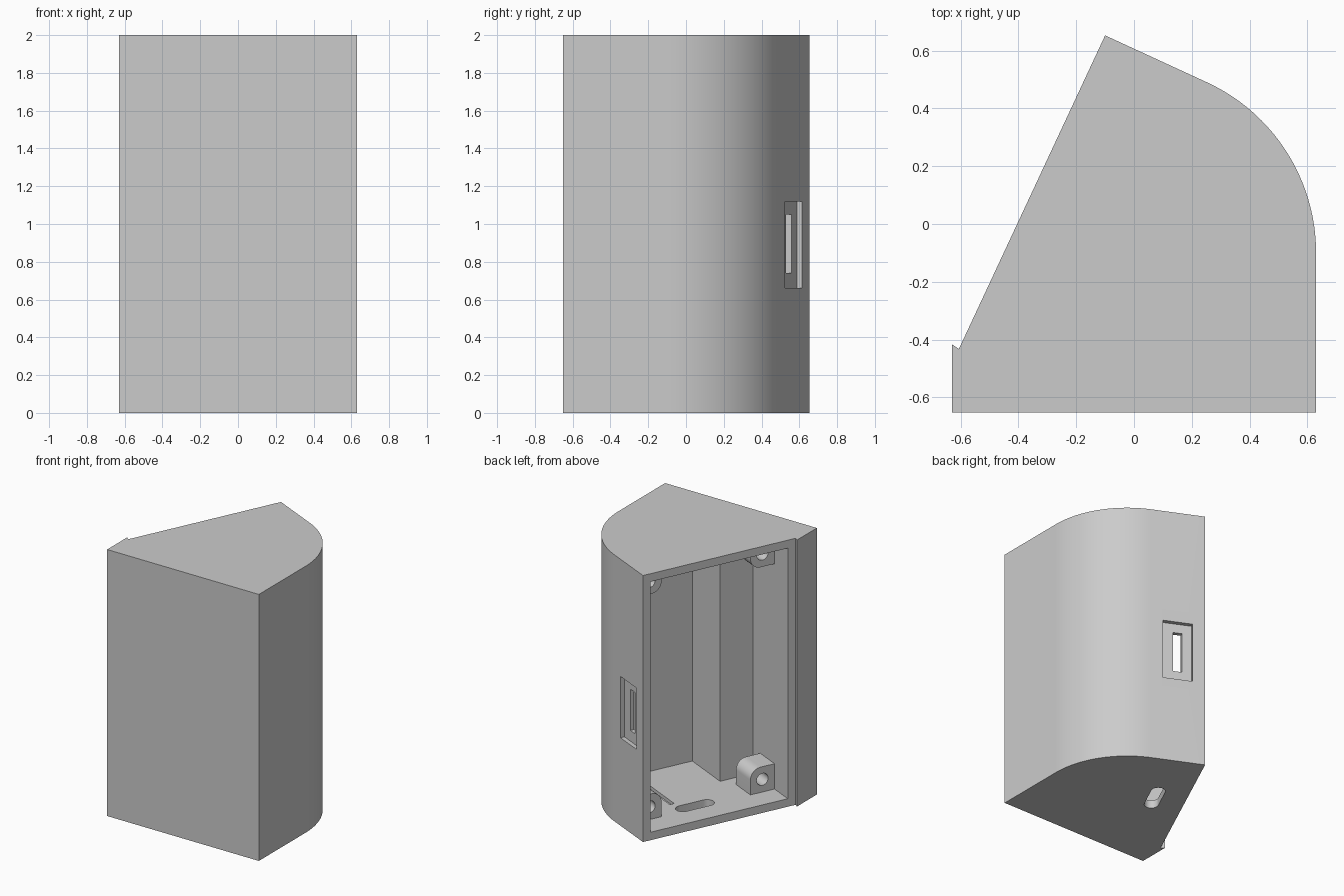
import bpy, bmesh
from math import sin, cos, radians, pi
from mathutils import Vector

cube = bpy.data.objects.get("Cube")
if cube:
    bpy.data.objects.remove(cube, do_unlink=True)

grey = bpy.data.materials.new("light_grey")
grey.use_nodes = True
grey.diffuse_color = (0.6, 0.6, 0.6, 1)
grey.node_tree.nodes["Principled BSDF"].inputs["Base Color"].default_value = (0.6, 0.6, 0.6, 1)

# Slanted frame: t runs down the open face from the rear edge, d runs inward
APEX = Vector((-0.10, 0.6525, 0))
T = Vector((-cos(radians(65)), -sin(radians(65)), 0))
D = Vector((sin(radians(65)), -cos(radians(65)), 0))
X, Y, Z = Vector((1, 0, 0)), Vector((0, 1, 0)), Vector((0, 0, 1))
HEIGHT, WALL = 2.0, 0.06
T_END, DEEP, SHALLOW, STEP = 1.137, 0.85, 0.473, 0.878


def prism(name, points, origin, u, v, w, lo, hi):
    """Extrude a 2D profile given in axes u, v along w from lo to hi."""
    bm = bmesh.new()
    verts = [bm.verts.new(origin + u * a + v * b + w * lo) for a, b in points]
    face = bm.faces.new(verts)
    top = bmesh.ops.extrude_face_region(bm, geom=[face])["geom"]
    bmesh.ops.translate(bm, vec=w * (hi - lo),
                        verts=[g for g in top if isinstance(g, bmesh.types.BMVert)])
    bmesh.ops.recalc_face_normals(bm, faces=bm.faces)
    mesh = bpy.data.meshes.new(name)
    bm.to_mesh(mesh)
    bm.free()
    mesh.materials.append(grey)
    obj = bpy.data.objects.new(name, mesh)
    bpy.context.collection.objects.link(obj)
    return obj


def arc(cx, cy, r, a0, a1, n):
    """Points on an arc, angles in degrees."""
    angles = [radians(a0 + (a1 - a0) * i / n) for i in range(n + 1)]
    return [(cx + r * cos(a), cy + r * sin(a)) for a in angles]


def rect(a0, a1, b0, b1):
    return [(a0, b0), (a1, b0), (a1, b1), (a0, b1)]


def cut(obj, cutter):
    """Subtract the cutter and delete it."""
    mod = obj.modifiers.new("cut", "BOOLEAN")
    mod.operation, mod.solver, mod.object = "DIFFERENCE", "EXACT", cutter
    bpy.context.view_layer.objects.active = obj
    bpy.ops.object.modifier_apply(modifier=mod.name)
    bpy.data.objects.remove(cutter, do_unlink=True)


def smooth(obj):
    bpy.ops.object.select_all(action="DESELECT")
    obj.select_set(True)
    bpy.context.view_layer.objects.active = obj
    bpy.ops.object.shade_smooth_by_angle(angle=radians(30))


# Housing: rounded outline with a small lip beside the open face
corner = APEX + T * 1.197
outline = [(-0.63, -0.6525), (0.63, -0.6525)]
outline += arc(-0.02, -0.10, 0.65, 0, 65, 32)
outline += [APEX.xy, corner.xy, (-0.63, -0.416)]
housing = prism("housing", outline, Vector(), X, Y, Z, 0, HEIGHT)

# Stepped cavity
pocket = [(WALL, -0.05)]
pocket += arc(0.65, 0.392, 0.59, 180, 129, 24)
pocket += [(STEP, DEEP), (STEP, SHALLOW), (T_END, SHALLOW), (T_END, -0.05)]
cut(housing, prism("cavity", pocket, APEX, T, D, Z, WALL, HEIGHT - WALL))

# Connector recess and slot in the rear wall
cut(housing, prism("recess", rect(0.09, 0.305, 0.66, 1.12), APEX, D, Z, T, -0.05, 0.03))
cut(housing, prism("slot", rect(0.16, 0.225, 0.74, 1.05), APEX, D, Z, T, -0.05, 0.1))

# Cable hole through the floor and a board groove
hole = arc(0.44, 0.22, 0.05, 90, 270, 12) + arc(0.63, 0.22, 0.05, -90, 90, 12)
cut(housing, prism("cable_hole", hole, APEX, T, D, Z, -0.1, 0.12))
cut(housing, prism("groove", rect(0.395, 0.43, 0.32, 0.72), APEX, T, D, Z, 0.035, 0.12))
smooth(housing)

# Screw bosses in the four corners, with one rounded edge each
SIZE = 0.095
profile = [(-SIZE - 0.02, -SIZE - 0.02), (SIZE, -SIZE - 0.02)]
profile += arc(SIZE - 0.08, SIZE - 0.08, 0.08, 0, 90, 10) + [(-SIZE - 0.02, SIZE)]
for side, t, st in (("rear", WALL + SIZE, 1), ("front", T_END - SIZE, -1)):
    for level, z, sz in (("lower", WALL + SIZE, 1), ("upper", HEIGHT - WALL - SIZE, -1)):
        centre = APEX + T * t + Z * z
        boss = prism(f"{level}_{side}_screw_boss", profile, centre,
                     T * st, Z * sz, D, 0.18, 0.375)
        bore = arc(0, 0, 0.045, 0, 345, 23)
        cut(boss, prism("bore", bore, centre, T, Z, D, 0.1, 0.34))
        smooth(boss)
